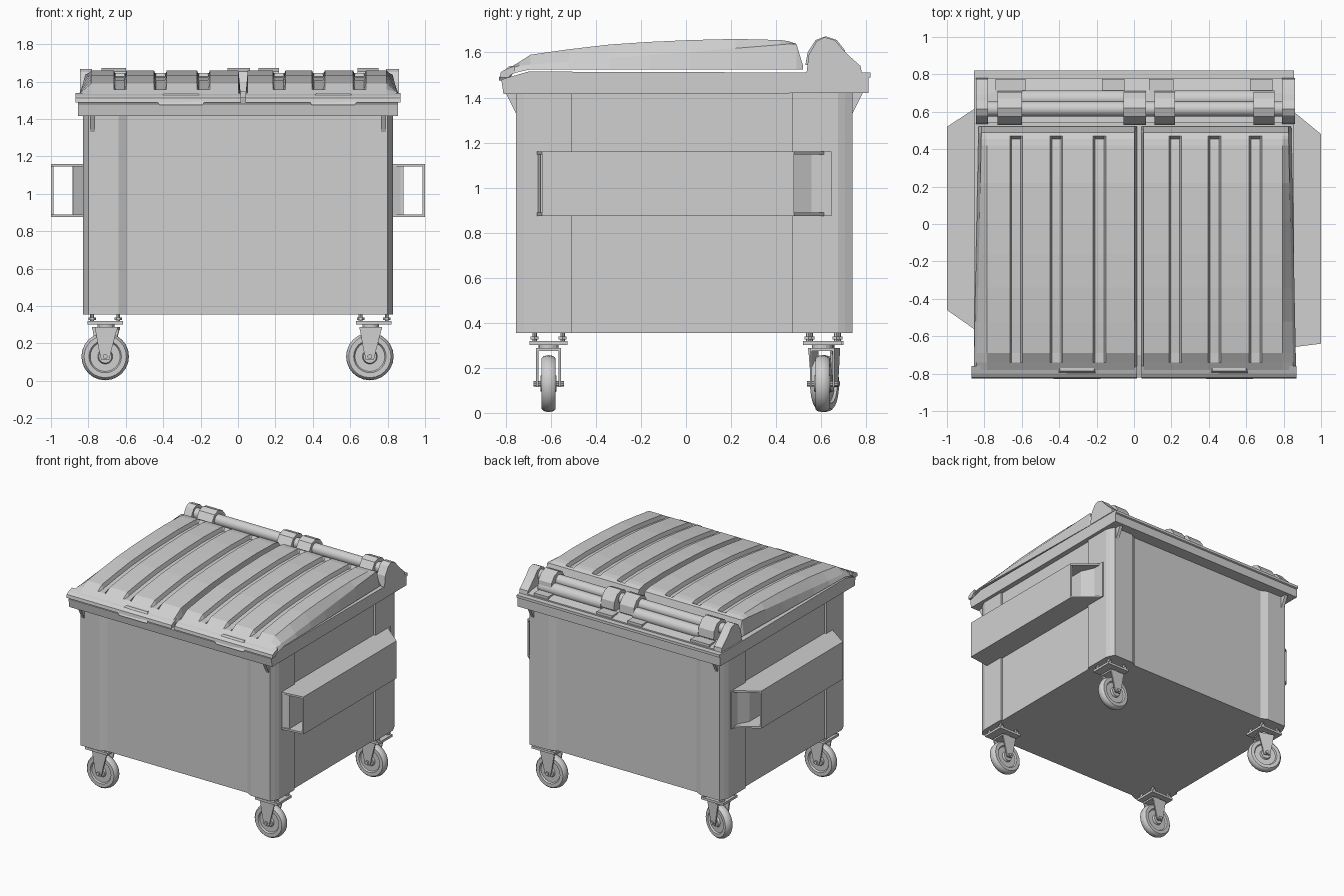
import bpy, bmesh, math
from mathutils import Matrix, Vector

if "Cube" in bpy.data.objects:
    bpy.data.objects.remove(bpy.data.objects["Cube"])

grey = bpy.data.materials.new("plain light grey")
grey.diffuse_color = (0.63, 0.63, 0.63, 1)
grey.use_nodes = True
grey.node_tree.nodes["Principled BSDF"].inputs["Base Color"].default_value = grey.diffuse_color


def finish(name, bm, smooth=False):
    bmesh.ops.recalc_face_normals(bm, faces=bm.faces)
    me = bpy.data.meshes.new(name)
    bm.to_mesh(me)
    bm.free()
    me.materials.append(grey)
    ob = bpy.data.objects.new(name, me)
    bpy.context.collection.objects.link(ob)
    if smooth:
        bpy.ops.object.select_all(action='DESELECT')
        ob.select_set(True)
        bpy.context.view_layer.objects.active = ob
        bpy.ops.object.shade_smooth_by_angle(angle=math.radians(35))
    return ob


def loft(bm, sections, closed=False):
    """Join equal-length rings of points; cap the ends unless closed."""
    rings = [[bm.verts.new(p) for p in s] for s in sections]
    n = len(rings[0])
    pairs = list(zip(rings, rings[1:] + rings[:1])) if closed else list(zip(rings, rings[1:]))
    for a, b in pairs:
        for i in range(n):
            j = (i + 1) % n
            bm.faces.new((a[i], a[j], b[j], b[i]))
    if not closed:
        bm.faces.new(rings[0])
        bm.faces.new(rings[-1])


def plan(bm, pts, z0, z1):
    loft(bm, [[(x, y, z) for x, y in pts] for z in (z0, z1)])


def side(bm, pts, x0, x1):
    loft(bm, [[(x, y, z) for y, z in pts] for x in (x0, x1)])


def box(bm, x0, x1, y0, y1, z0, z1):
    plan(bm, [(x0, y0), (x1, y0), (x1, y1), (x0, y1)], z0, z1)


def rod(bm, p, q, r, n=16):
    p, q = Vector(p), Vector(q)
    rot = (q - p).to_track_quat('Z', 'Y')
    ring = [rot @ Vector((r * math.cos(2 * math.pi * i / n), r * math.sin(2 * math.pi * i / n), 0))
            for i in range(n)]
    loft(bm, [[e + v for v in ring] for e in (p, q)])


# Bin body: proud chamfered corner posts, recessed panels between
F, B = -0.755, 0.74
half = [(0.59, F + 0.025), (0.64, F), (0.80, F), (0.818, F + 0.035), (0.83, F + 0.065), (0.83, -0.505),
        (0.815, -0.505), (0.815, 0.47), (0.83, 0.47), (0.83, B - 0.065), (0.818, B - 0.035), (0.80, B),
        (0.64, B), (0.59, B - 0.025)]
bm = bmesh.new()
plan(bm, half + [(-x, y) for x, y in reversed(half)], 0.355, 1.43)
finish("bin_body", bm)

# Top rim with a sloping front and a back flange
bm = bmesh.new()
prof = [(-0.81, 1.415), (-0.82, 1.48), (-0.70, 1.515), (0.82, 1.51), (0.82, 1.49), (0.81, 1.485), (0.81, 1.42)]
side(bm, prof, -0.855, 0.855)
finish("rim", bm)

# Gussets under the rim at the corners
bm = bmesh.new()
for s in (-1, 1):
    for y, d in ((F, -1), (B, 1)):
        side(bm, [(y - d * 0.01, 1.31), (y + d * 0.015, 1.36), (y + d * 0.045, 1.42), (y - d * 0.01, 1.42)],
             s * 0.765, s * 0.79)
finish("rim_gussets", bm)

# Two ribbed lids: (y, top height) along the crown
CROWN = [(-0.81, 1.515), (-0.74, 1.558), (-0.69, 1.59), (-0.52, 1.614), (-0.34, 1.635), (-0.16, 1.647),
         (0.02, 1.655), (0.22, 1.66), (0.42, 1.655), (0.455, 1.65), (0.47, 1.645), (0.49, 1.638), (0.52, 1.54)]


def lid(name, outer, inner, grooves):
    s = 1 if outer > inner else -1
    bm = bmesh.new()
    rows = []
    for y, z in CROWN:
        base = min(1.525, 1.49 + (y + 0.82) * 0.3)
        low = max(base + 0.012, z - (0.03 if -0.73 < y < 0.46 else 0))
        shoulder = max(base + 0.01, min(z, 1.545 + (y + 0.7) * 0.08))
        edge = outer + s * 0.02 * (0.3 - y)   # lid widens a little to the front
        row = [(edge, base), (edge - s * 0.015, shoulder), (outer - s * 0.05, z)]
        for g in grooves:
            row += [(g + s * 0.034, z), (g + s * 0.024, low), (g - s * 0.024, low), (g - s * 0.034, z)]
        row += [(inner + s * 0.012, z), (inner, base)]
        rows.append([(x, y, h) for x, h in row])
    loft(bm, rows)
    # front lip
    side(bm, [(-0.826, 1.488), (-0.822, 1.512), (-0.80, 1.526), (-0.76, 1.54), (-0.76, 1.515), (-0.79, 1.488)],
         s * 0.868, inner)
    finish(name, bm)


lid("left_lid", -0.835, 0.015, (-0.63, -0.415, -0.185))
lid("right_lid", 0.845, 0.04, (0.65, 0.43, 0.22))

# Lid handles: trapezoid plates on the front lip
bm = bmesh.new()
for cx in (-0.305, 0.51):
    trap = [(-0.125, 1.49), (-0.09, 1.54), (0.09, 1.54), (0.125, 1.49), (0.115, 1.475), (-0.115, 1.475)]
    loft(bm, [[(cx + x, y + max(0, z - 1.49) * 0.9, z) for x, z in trap] for y in (-0.83, -0.79)])
finish("lid_handles", bm)

# Hinge: end brackets, straps over the rods, rods
bm = bmesh.new()
bracket = [(0.535, 1.51), (0.545, 1.59), (0.58, 1.65), (0.615, 1.668), (0.66, 1.655), (0.69, 1.62),
           (0.735, 1.575), (0.775, 1.54), (0.78, 1.51)]
for a, b in ((-0.845, -0.78), (0.79, 0.86)):
    side(bm, bracket, a, b)
finish("hinge_end_brackets", bm)
bm = bmesh.new()
strap = [(0.53, 1.545), (0.54, 1.60), (0.575, 1.655), (0.62, 1.672), (0.67, 1.655), (0.705, 1.61),
         (0.71, 1.55), (0.68, 1.53)]
for a, b in ((-0.73, -0.60), (-0.055, 0.065), (0.11, 0.22), (0.64, 0.75)):
    side(bm, strap, a, b)
finish("hinge_straps", bm)
bm = bmesh.new()
rod(bm, (-0.80, 0.615, 1.605), (0.82, 0.615, 1.605), 0.04)
for a, b in ((-0.60, -0.05), (0.22, 0.75)):
    rod(bm, (a, 0.67, 1.555), (b, 0.67, 1.555), 0.045)
finish("hinge_rods", bm, True)
bm = bmesh.new()
side(bm, [(0.54, 1.505), (0.54, 1.545), (0.70, 1.535), (0.78, 1.52), (0.78, 1.505)], -0.78, 0.79)
for a, b in ((-0.74, -0.58), (-0.17, -0.05), (0.08, 0.21), (0.62, 0.74)):
    box(bm, a, b, 0.70, 0.775, 1.51, 1.54)
finish("hinge_deck", bm)


# Fork pockets: open tubes with slanted ends
def pocket(name, s, f_in, f_out, b_out, b_in):
    bm = bmesh.new()
    z0, z1, t = 0.875, 1.16, 0.014
    shape = [(s * 0.80, f_in), (s * 0.87, f_in + (f_out - f_in) * 0.35), (s, f_out),
             (s, b_out), (s * 0.80, b_in)]
    plan(bm, shape, z0, z0 + t)
    plan(bm, shape, z1 - t, z1)
    box(bm, s * (1 - t), s, f_out, b_out, z0 + t, z1 - t)
    box(bm, s * 0.80, s * 0.885, f_out - 0.005, b_out - 0.02, z0 + t, z1 - t)
    # backing plate and funnel wedges running from the inner wall to the body
    box(bm, s * 0.80, s * 0.84, b_out, b_in, z0, z1)
    plan(bm, [(s * 0.80, b_out - 0.02), (s * 0.885, b_out - 0.02), (s * 0.80, b_in)], z0 + t, z1 - t)
    plan(bm, [(s * 0.80, f_out), (s * 0.885, f_out), (s * 0.80, f_in)], z0 + t, z1 - t)
    finish(name, bm)


pocket("right_fork_pocket", 1, -0.665, -0.64, 0.48, 0.645)
pocket("left_fork_pocket", -1, -0.60, -0.46, 0.52, 0.65)


# Swivel casters
def caster(name, x, y, turn):
    place = Matrix.Translation((x, y, 0)) @ Matrix.Rotation(math.radians(turn), 4, 'Z')
    # wheel: lathed tyre and hub outline (radius, offset)
    outline = [(0.012, 0.036), (0.035, 0.036), (0.04, 0.02), (0.08, 0.02), (0.087, 0.031), (0.113, 0.031),
               (0.122, 0.022), (0.127, 0.0)]
    ring = outline + [(r, -o) for r, o in reversed(outline[:-1])]
    bm = bmesh.new()
    n = 24
    loft(bm, [[(r * math.cos(2 * math.pi * i / n), o, 0.13 + r * math.sin(2 * math.pi * i / n))
               for r, o in ring] for i in range(n)], closed=True)
    bm.transform(place)
    finish(name + "_wheel", bm, True)
    # fork legs, bridge, axle, swivel and bolted plate
    bm = bmesh.new()
    leg = [(-0.022, 0.115), (0.022, 0.115), (0.035, 0.17), (0.065, 0.285), (-0.055, 0.285), (-0.035, 0.17)]
    for s in (-1, 1):
        loft(bm, [[(a, s * o, z) for a, z in leg] for o in (0.045, 0.055)])
    box(bm, -0.055, 0.065, -0.055, 0.055, 0.275, 0.288)
    rod(bm, (0, -0.068, 0.13), (0, 0.068, 0.13), 0.013, 10)
    rod(bm, (0.005, 0, 0.285), (0.005, 0, 0.305), 0.045)
    bm.transform(place)
    cx = x + (0.02 if x > 0 else 0)
    box(bm, cx - 0.095, cx + 0.095, y - 0.085, y + 0.085, 0.302, 0.32)
    for dx in (-0.07, 0.07):
        for dy in (-0.062, 0.062):
            rod(bm, (cx + dx, y + dy, 0.315), (cx + dx, y + dy, 0.36), 0.01, 8)
            rod(bm, (cx + dx, y + dy, 0.325), (cx + dx, y + dy, 0.338), 0.02, 6)
    finish(name + "_fork", bm)


caster("front_left_caster", -0.71, -0.61, 0)
caster("front_right_caster", 0.705, -0.61, 0)
caster("back_right_caster", 0.705, 0.605, 0)
caster("back_left_caster", -0.71, 0.615, -18)
